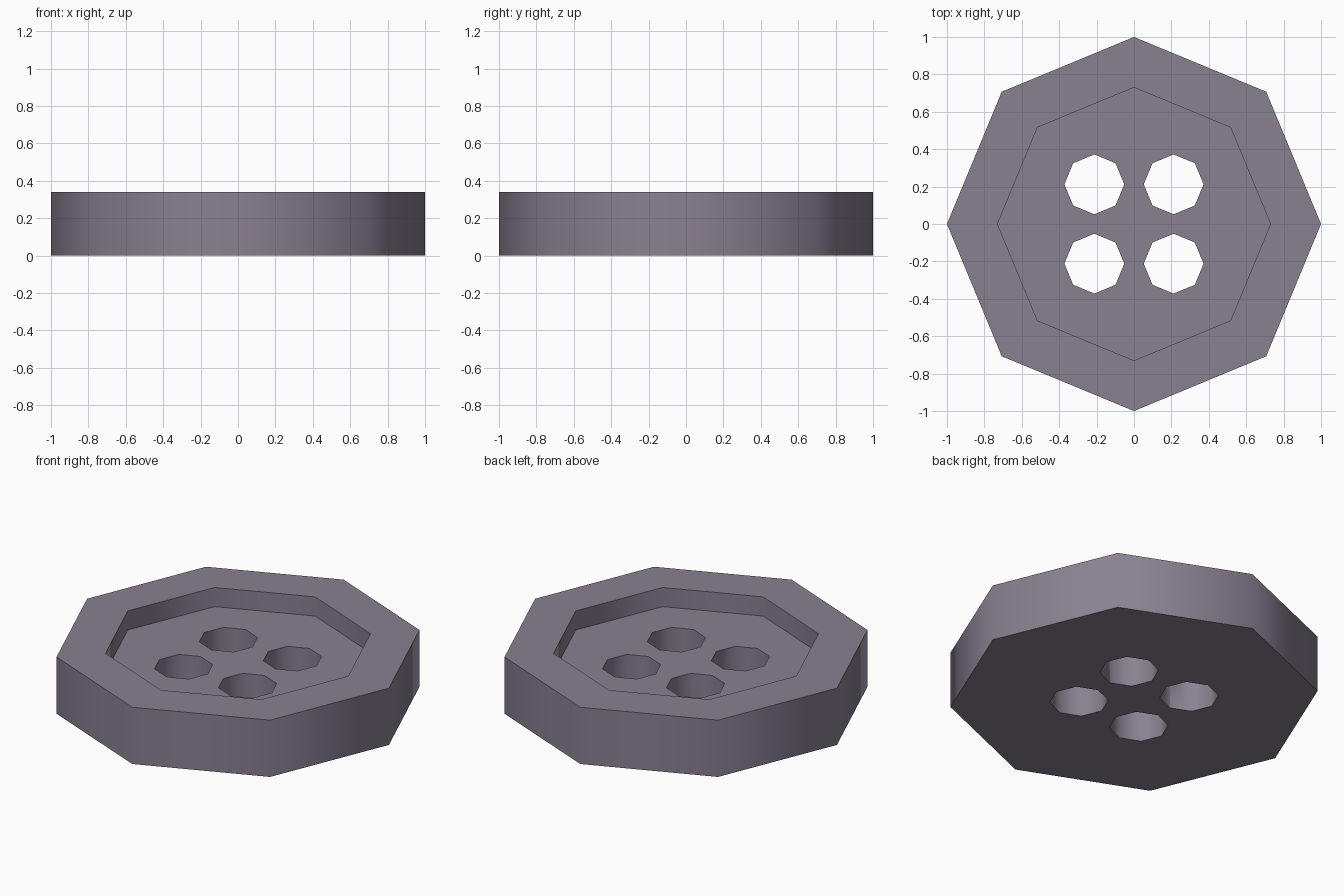
import bpy
import math

cube = bpy.data.objects.get("Cube")
if cube:
    bpy.data.objects.remove(cube, do_unlink=True)

SIDES = 8
HEIGHT = 0.34
RECESS_FLOOR = 0.225
HOLE_OFFSET = 0.212

plastic = bpy.data.materials.new("mauve_grey")
plastic.use_nodes = True
colour = (0.25, 0.22, 0.28, 1)
plastic.diffuse_color = colour
plastic.node_tree.nodes["Principled BSDF"].inputs["Base Color"].default_value = colour


def prism(name, radius, bottom, top, x=0, y=0):
    """Octagonal prism with corners on the axes."""
    bpy.ops.mesh.primitive_cylinder_add(
        vertices=SIDES, radius=radius, depth=top - bottom,
        location=(x, y, (bottom + top) / 2))
    obj = bpy.context.object
    obj.name = name
    obj.data.materials.append(plastic)
    return obj


# Button body
button = prism("button", 1, 0, HEIGHT)

# Cutters: shallow recess and four thread holes
cutters = [prism("recess_cutter", 0.73, RECESS_FLOOR, HEIGHT + 0.2)]
for sx in (-1, 1):
    for sy in (-1, 1):
        cutters.append(prism("hole_cutter", 0.16, -0.2, HEIGHT + 0.2,
                             sx * HOLE_OFFSET, sy * HOLE_OFFSET))

# Cut the body, then discard the cutters
bpy.ops.object.select_all(action="DESELECT")
button.select_set(True)
bpy.context.view_layer.objects.active = button
for cutter in cutters:
    cutter.hide_render = True
    cut = button.modifiers.new("cut", "BOOLEAN")
    cut.operation = "DIFFERENCE"
    cut.solver = "EXACT"
    cut.object = cutter
    bpy.ops.object.modifier_apply(modifier=cut.name)
for cutter in cutters:
    bpy.data.objects.remove(cutter, do_unlink=True)

# Soft walls, crisp rims
bpy.ops.object.shade_smooth_by_angle(angle=math.radians(60))
